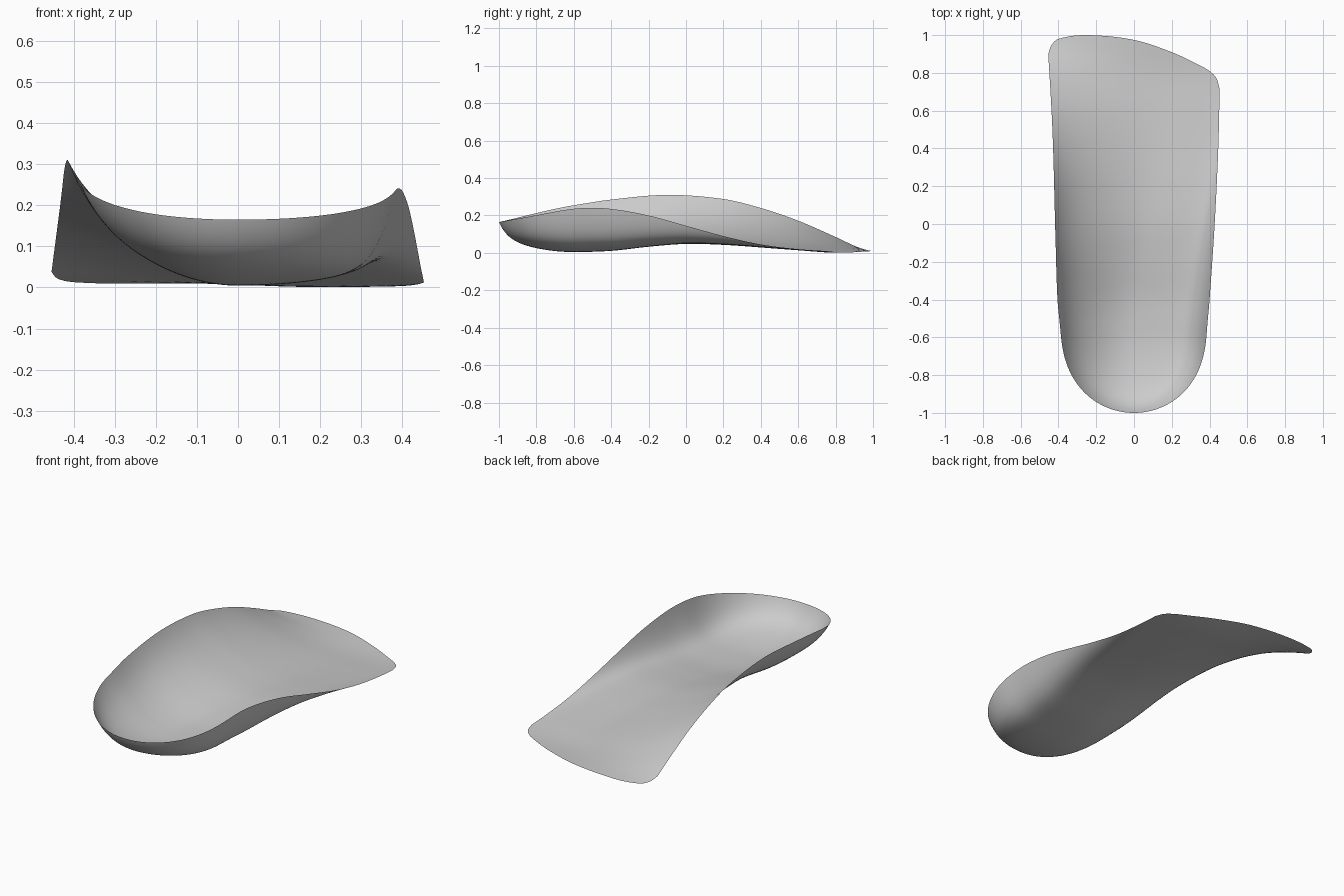
import bpy, bmesh, math

cube = bpy.data.objects.get("Cube")
if cube:
    bpy.data.objects.remove(cube)


def smooth(points, t):
    """Cubic curve through (position, value) pairs."""
    t = min(max(t, points[0][0]), points[-1][0])
    n = len(points) - 1

    def slope(i):
        a, b = points[max(i - 1, 0)], points[min(i + 1, n)]
        return (b[1] - a[1]) / (b[0] - a[0])

    i = next(k for k in range(n) if t <= points[k + 1][0])
    (x0, v0), (x1, v1) = points[i], points[i + 1]
    h = x1 - x0
    s = (t - x0) / h
    return (v0 * (1 + 2 * s) * (1 - s) ** 2 + v1 * s * s * (3 - 2 * s)
            + h * s * (1 - s) * (slope(i) * (1 - s) - slope(i + 1) * s))


# Profiles along the length (y)
ARCH_RIM = [(-1, .205), (-.8, .228), (-.6, .255), (-.4, .285), (-.1, .31), (.2, .288),
            (.4, .24), (.6, .172), (.8, .085), (.92, .03), (1, .009)]
OUTER_RIM = [(-1, .195), (-.8, .213), (-.55, .24), (-.4, .235), (-.2, .2), (0, .145),
             (.2, .09), (.4, .045), (.6, .02), (.75, .011), (1, .009)]
BACK_RIM = .165
FLOOR = [(-1, .004), (-.8, .004), (-.6, .004), (-.4, .011), (-.2, .033), (0, .048),
         (.2, .043), (.4, .029), (.6, .014), (.8, .001), (1, .009)]
ARCH_WIDTH = [(-1, .375), (-.6, .387), (-.4, .405), (-.1, .415), (.5, .432), (1, .46)]
OUTER_WIDTH = [(-1, .375), (-.6, .384), (-.4, .4), (0, .427), (.4, .446), (.72, .453), (1, .453)]
LOW_LINE = [(-1, 0), (-.8, 0), (-.5, 0), (0, .1), (.6, .2), (1, .2)]
# Share of gentle slope against steep lip in the cross-section
ARCH_SLOPE = [(-1, .78), (0, .8), (.6, .95), (1, 1)]
OUTER_SLOPE = [(-1, .25), (0, .2), (1, .4)]
BACK_SLOPE = .55
# Toe edge across the width
TOE_EDGE = [(-1, .9), (-.96, .945), (-.87, .98), (-.55, 1), (0, .975), (.45, .908),
            (.8, .832), (.9, .803), (.97, .765), (1, .715)]


def surface_point(u, v):
    y = -1 + (smooth(TOE_EDGE, u) + 1) * (1 - math.cos(v * math.pi / 2))
    # Rounded heel outline
    back = min(max((-.55 - y) / .45, 0), 1) ** 2.4
    heel = math.sqrt(1 - back)
    arch, outer = -smooth(ARCH_WIDTH, y), smooth(OUTER_WIDTH, y)
    x = heel * (arch + (outer - arch) * (u + 1) / 2)
    low = max(smooth(LOW_LINE, y), 0)
    if x < low:
        rim, slope, edge = smooth(ARCH_RIM, y), smooth(ARCH_SLOPE, y), arch
    else:
        rim, slope, edge = smooth(OUTER_RIM, y), smooth(OUTER_SLOPE, y), outer
    # Bowl distance, turning from the side walls into the back wall
    side = ((x - low) / (edge - low)) ** 2
    turn = side / max(side + back, 1e-9)
    rim = BACK_RIM + (rim - BACK_RIM) * turn if back else rim
    slope = BACK_SLOPE + (slope - BACK_SLOPE) * turn if back else slope
    d = min(math.sqrt(side + back), 1)
    floor = smooth(FLOOR, y)
    return x, y, floor + (rim - floor) * (slope * d ** 2 + (1 - slope) * d ** 9)


# Insole shell
COLS, ROWS = 80, 96
bm = bmesh.new()
grid = [[bm.verts.new(surface_point(math.sin((2 * i / COLS - 1) * math.pi / 2), j / ROWS))
         for i in range(COLS + 1)] for j in range(ROWS + 1)]
for j in range(ROWS):
    for i in range(COLS):
        bm.faces.new((grid[j][i], grid[j][i + 1], grid[j + 1][i + 1], grid[j + 1][i]))
bmesh.ops.remove_doubles(bm, verts=bm.verts, dist=1e-5)
mesh = bpy.data.meshes.new("insole_shell")
bm.to_mesh(mesh)
bm.free()
shell = bpy.data.objects.new("insole_shell", mesh)
bpy.context.collection.objects.link(shell)

# Colour
grey = bpy.data.materials.new("light_grey")
grey.use_nodes = True
colour = (.6, .6, .6, 1)
grey.diffuse_color = colour
grey.node_tree.nodes["Principled BSDF"].inputs["Base Color"].default_value = colour
mesh.materials.append(grey)

bpy.context.view_layer.objects.active = shell
shell.select_set(True)
bpy.ops.object.shade_smooth_by_angle(angle=math.radians(50))
